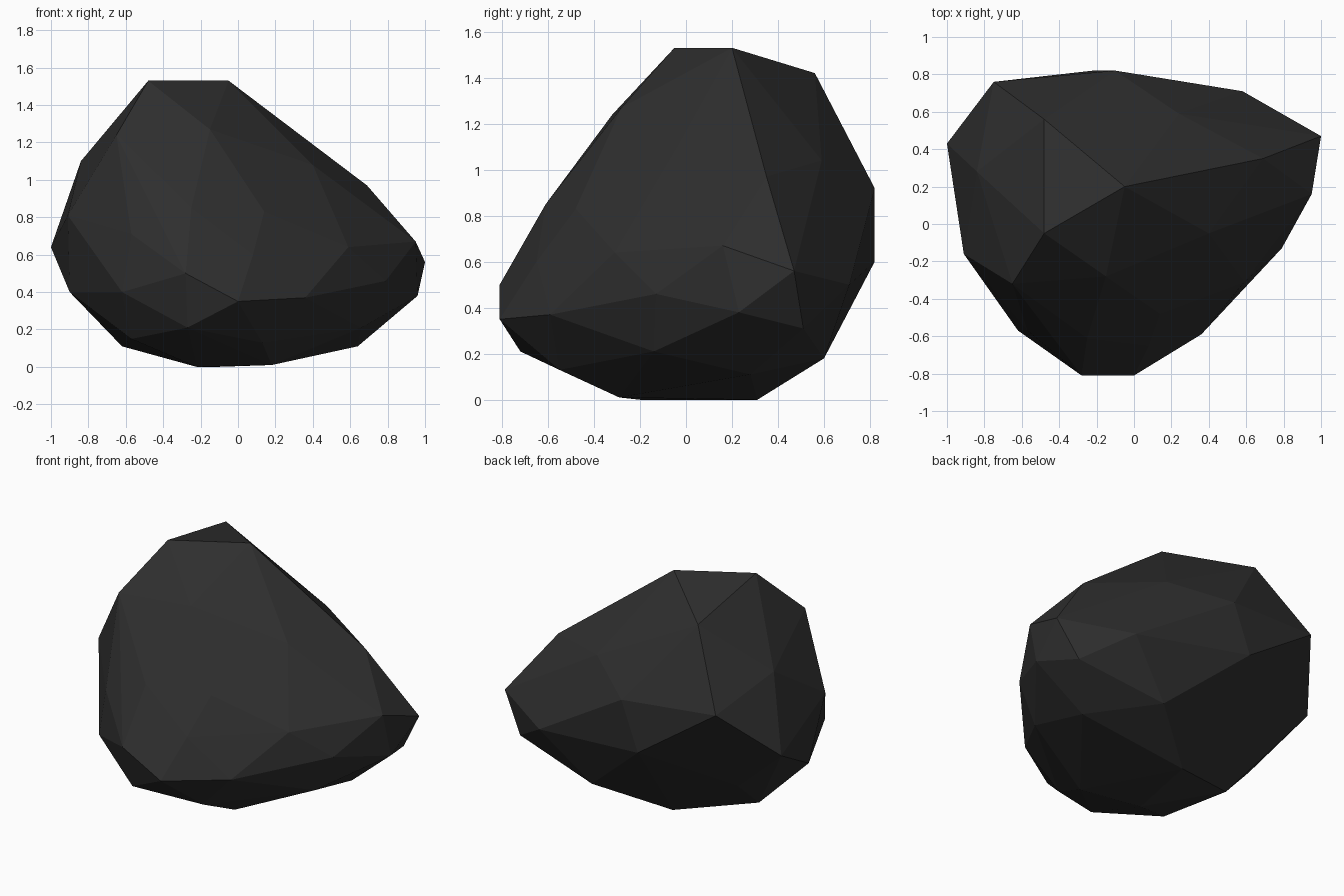
import bpy, bmesh

# Corner points of the boulder, grouped by height band
crown = [(-.48, -.05, 1.53), (-.05, .2, 1.53), (-.48, .56, 1.42),
         (-.65, -.32, 1.24), (-.15, -.28, 1.27), (-.84, .28, 1.1)]
shoulder = [(.4, -.05, 1.08), (.24, .59, 1.04), (.69, .35, .97), (-.75, .76, .965),
            (-.1, .82, .92), (-.25, -.61, .85), (.14, -.48, .83), (-.91, -.16, .81)]
waist = [(-.57, -.57, .71), (.95, .16, .67), (-1, .43, .64), (.59, -.31, .64),
         (-.22, .82, .6), (.08, -.65, .6), (1, .47, .56), (.58, .71, .5),
         (-.28, -.81, .5), (.79, -.13, .46)]
skirt = [(-.62, -.57, .4), (-.9, 0, .4), (.96, .23, .38), (.36, -.59, .37),
         (0, -.81, .35), (-.64, .37, .32), (.86, .51, .31)]
base = [(-.27, -.72, .21), (.66, -.14, .21), (.27, .6, .18), (-.57, -.4, .15),
        (.13, -.55, .13), (-.62, .12, .11), (.64, .28, .11),
        (.18, -.29, .01), (-.22, -.2, 0), (-.12, .31, 0)]

# Wrap the corners in a faceted skin
bm = bmesh.new()
for p in crown + shoulder + waist + skirt + base:
    bm.verts.new(p)
hull = bmesh.ops.convex_hull(bm, input=bm.verts)
loose = [v for v in bm.verts if not v.link_faces]
bmesh.ops.delete(bm, geom=loose, context='VERTS')
bmesh.ops.recalc_face_normals(bm, faces=bm.faces)

mesh = bpy.data.meshes.new("boulder")
bm.to_mesh(mesh)
bm.free()

# Dark stone colour
stone = bpy.data.materials.new("charcoal_stone")
stone.diffuse_color = (.028, .028, .028, 1)
mesh.materials.append(stone)
boulder = bpy.data.objects.new("boulder", mesh)
bpy.context.collection.objects.link(boulder)
